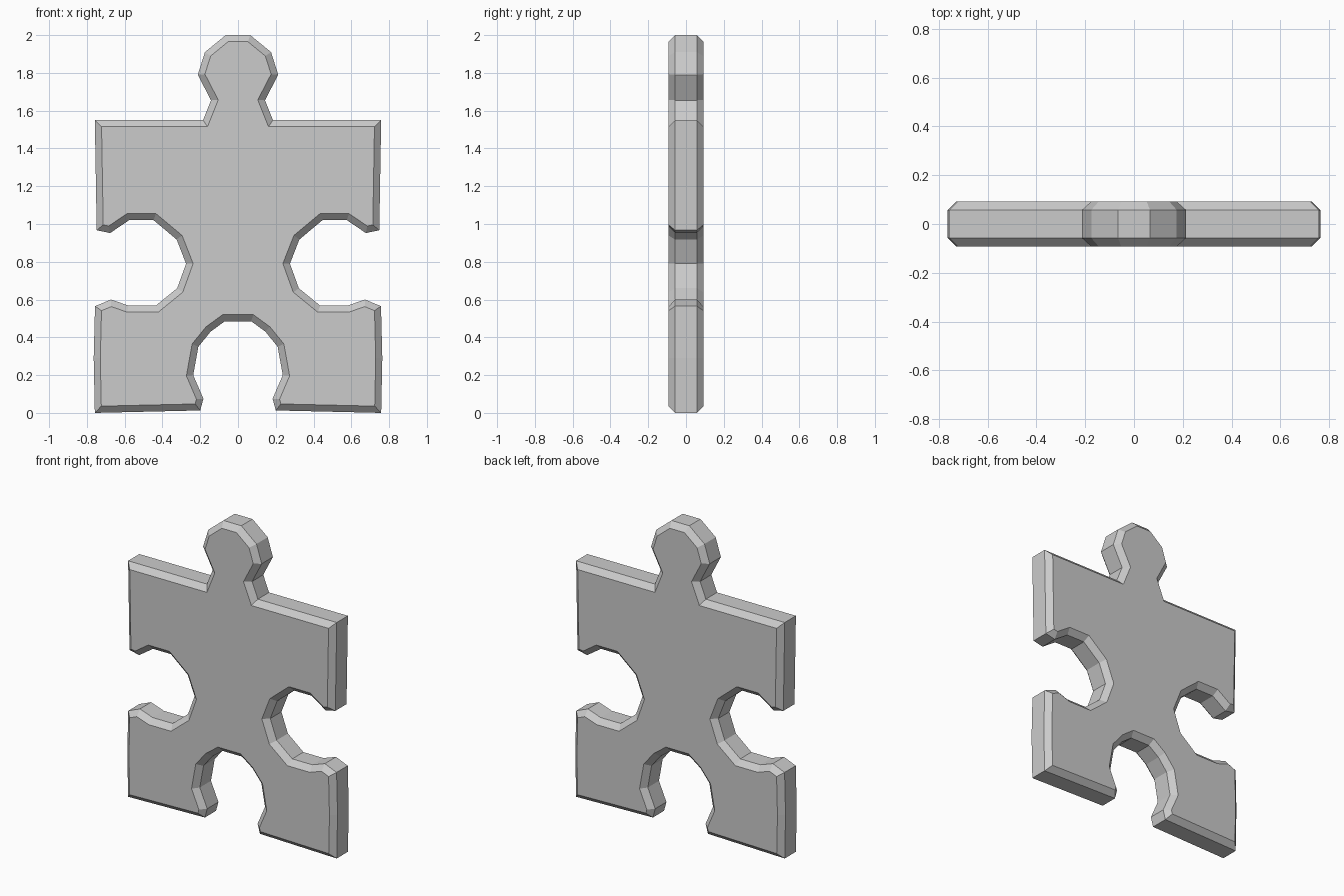
import bpy, bmesh
from mathutils import Vector

if "Cube" in bpy.data.objects:
    bpy.data.objects.remove(bpy.data.objects["Cube"])

# Right half of the outline (x, z): bottom socket, side socket, top tab
half = [(0.07, 0.485), (0.145, 0.43), (0.21, 0.35), (0.237, 0.20), (0.183, 0.075), (0.20, 0.013),
        (0.758, 0.0), (0.764, 0.29), (0.757, 0.565), (0.672, 0.60), (0.58, 0.568), (0.435, 0.568),
        (0.322, 0.66), (0.275, 0.79), (0.325, 0.918), (0.447, 1.02), (0.577, 1.02), (0.677, 0.952),
        (0.748, 0.967), (0.758, 1.55), (0.185, 1.55), (0.143, 1.655), (0.213, 1.79),
        (0.175, 1.91), (0.065, 2.0)]
outline = [Vector(p) for p in half] + [Vector((-x, z)) for x, z in reversed(half)]
n = len(outline)


def inset(points, d):
    """Mitred inward offset of a counter-clockwise outline."""
    result = []
    for i, p in enumerate(points):
        a = (p - points[i - 1]).normalized()
        b = (points[(i + 1) % n] - p).normalized()
        na, nb = Vector((-a.y, a.x)), Vector((-b.y, b.x))
        result.append(p + (na + nb) * (d / (1 + na.dot(nb))))
    return result


# Four rings: front face, two wall edges, back face
inner = inset(outline, 0.035)
bm = bmesh.new()
rings = [[bm.verts.new((p.x, y, p.y)) for p in pts]
         for pts, y in ((inner, -0.092), (outline, -0.058), (outline, 0.058), (inner, 0.092))]
for r, s in zip(rings, rings[1:]):
    for i in range(n):
        j = (i + 1) % n
        bm.faces.new((r[i], s[i], s[j], r[j]))
bm.faces.new(rings[0])
bm.faces.new(reversed(rings[-1]))
bmesh.ops.recalc_face_normals(bm, faces=bm.faces)

mesh = bpy.data.meshes.new("puzzle_piece")
bm.to_mesh(mesh)
bm.free()
bpy.context.collection.objects.link(bpy.data.objects.new("puzzle_piece", mesh))
